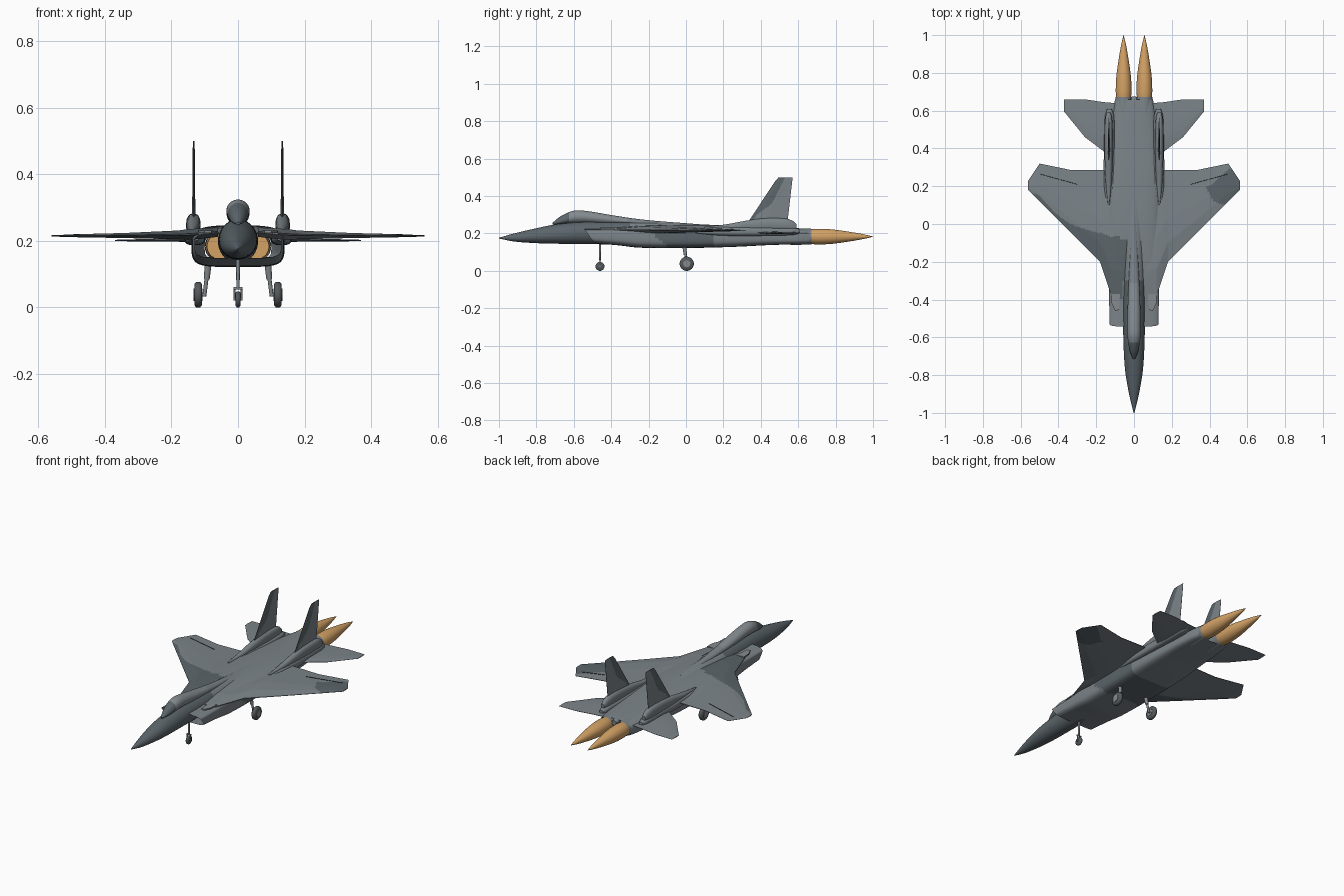
import bpy, bmesh, math
from mathutils import Vector

if "Cube" in bpy.data.objects:
    bpy.data.objects.remove(bpy.data.objects["Cube"])


def material(name, rgb):
    m = bpy.data.materials.new(name)
    m.diffuse_color = (*rgb, 1)
    m.use_nodes = True
    m.node_tree.nodes["Principled BSDF"].inputs["Base Color"].default_value = m.diffuse_color
    return m


GREY = material("light grey paint", (0.20, 0.23, 0.25))
DARK = material("dark grey paint", (0.105, 0.13, 0.145))
GLASS = material("canopy grey", (0.23, 0.26, 0.28))
TYRE = material("tyre grey", (0.09, 0.10, 0.105))
METAL = material("strut grey", (0.24, 0.26, 0.27))
FLAME = material("flame orange", (0.65, 0.36, 0.13))
SEAM = material("seam black", (0.02, 0.022, 0.024))


def finish(name, bm, mats, rule=None, angle=35):
    bmesh.ops.remove_doubles(bm, verts=bm.verts, dist=1e-5)
    bmesh.ops.recalc_face_normals(bm, faces=bm.faces)
    if rule:
        for f in bm.faces:
            f.material_index = int(rule(f.calc_center_median()))
    me = bpy.data.meshes.new(name)
    bm.to_mesh(me)
    bm.free()
    for m in mats:
        me.materials.append(m)
    me.shade_smooth()
    me.set_sharp_from_angle(angle=math.radians(angle))
    ob = bpy.data.objects.new(name, me)
    bpy.context.collection.objects.link(ob)
    return ob


def skin(bm, rings, caps=True):
    vs = [[bm.verts.new(p) for p in r] for r in rings]
    n = len(rings[0])
    for a, b in zip(vs, vs[1:]):
        for i in range(n):
            bm.faces.new((a[i], a[(i + 1) % n], b[(i + 1) % n], b[i]))
    if caps:
        bm.faces.new(vs[0])
        bm.faces.new(vs[-1])


def lerp(table, s):
    """Linear lookup of the row at first-column value s."""
    for a, b in zip(table, table[1:]):
        if s <= b[0]:
            t = (s - a[0]) / (b[0] - a[0])
            return [p + (q - p) * t for p, q in zip(a, b)]
    return list(table[-1])


def resample(rows, steps):
    """Smooth the section list, keeping every given section."""
    out = []
    for i in range(len(rows) - 1):
        a, b = rows[i], rows[i + 1]
        p, q = rows[max(i - 1, 0)], rows[min(i + 2, len(rows) - 1)]
        ha = b[0] - a[0]
        for k in range(steps):
            t = k / steps
            row = [a[0] + ha * t]
            for j in range(1, len(a)):
                ma = (b[j] - p[j]) / (b[0] - p[0]) * ha
                mb = (q[j] - a[j]) / (q[0] - a[0]) * ha
                row.append((2*t**3 - 3*t*t + 1) * a[j] + (t**3 - 2*t*t + t) * ma
                           + (3*t*t - 2*t**3) * b[j] + (t**3 - t*t) * mb)
            out.append(row)
    return out + [list(rows[-1])]


def loft(name, rows, mats, rule=None, cx=0, n=32, steps=6, power=(2, 2),
         caps=True, rake=0, angle=35):
    """Rows: y, half width, bottom z, top z, height of the widest line."""
    bm, rings = bmesh.new(), []
    for y, w, z0, z1, zm in resample(rows, steps):
        ring = []
        for k in range(n):
            a = math.tau * (k + 0.5) / n
            c, s = math.cos(a), math.sin(a)
            e = 2 / (power[0] if s > 0 else power[1])
            z = zm + (z1 - zm if s > 0 else zm - z0) * math.copysign(abs(s) ** e, s)
            fade = max(0, min(1, (-0.25 - y) / 0.29))
            ring.append((cx + w * math.copysign(abs(c) ** e, c),
                         y + rake * fade * (0.225 - z), z))
        rings.append(ring)
    skin(bm, rings, caps)
    return finish(name, bm, mats, rule, angle)


def panel(name, table, mats, rule=None, side=1, upright=None, ns=40, nc=36):
    """Wing-like plate. Table: span, leading y, trailing y, mid height, half thickness."""
    bm, rings = bmesh.new(), []
    s0, s1 = table[0][0], table[-1][0]
    spans = sorted({round(s0 + (s1 - s0) * i / ns, 4) for i in range(ns + 1)}
                   | {r[0] for r in table})
    for s in spans:
        _, le, te, mid, th = lerp(table, s)
        top, low = [], []
        for k in range(nc + 1):
            u = k / nc
            h = th * min(1, 0.15 + 4 * u, 0.15 + 1.6 * (1 - u))
            y = le + (te - le) * u
            for lst, g in ((top, h), (low, -h)):
                lst.append((upright + g, y, s) if upright is not None
                           else (side * s, y, mid + g))
        rings.append(top + low[::-1])
    skin(bm, rings)
    return finish(name, bm, mats, rule, 30)


def tube(name, a, b, r0, r1, mat, n=16, caps=True, bevel=0):
    bm = bmesh.new()
    a, b = Vector(a), Vector(b)
    q = (b - a).to_track_quat('Z', 'Y')
    prof = [(0, r0), (1, r1)]
    if bevel:
        prof = [(0, r0 - bevel), (.25, r0), (.75, r1), (1, r1 - bevel)]
    skin(bm, [[a.lerp(b, t) + q @ Vector((r * math.cos(math.tau * k / n),
                                          r * math.sin(math.tau * k / n), 0))
               for k in range(n)] for t, r in prof], caps)
    return finish(name, bm, [mat], None, 50)


# Forward fuselage and spine, dark nose
loft("nose_fuselage", [(-1, .002, .173, .177, .175), (-.92, .022, .157, .2, .177),
     (-.8, .044, .148, .228, .185), (-.7, .053, .145, .248, .19),
     (-.55, .058, .143, .263, .2), (-.35, .06, .14, .264, .2),
     (-.15, .06, .132, .26, .2), (.1, .05, .15, .248, .2), (.35, .02, .19, .236, .21)],
     [GREY, DARK], lambda c: c.y < -.32 + (c.z - .2) * .6, steps=8)

# Centre body: hollow shell, raked open intakes in front, open at the engines
loft("centre_body", [(-.545, .13, .148, .224, .2), (-.4, .132, .137, .226, .2),
     (-.25, .137, .124, .24, .2), (0, .14, .122, .247, .2), (.25, .138, .128, .243, .2),
     (.45, .125, .138, .234, .19), (.6, .112, .142, .228, .185),
     (.66, .1, .144, .224, .185)], [GREY, DARK],
     lambda c: c.z < .205 and -.17 + (.2 - c.z) < c.y < .15
     or (c.z > .21 and c.x < .01 and -.3 < c.y < -.1 + c.x * -.4),
     n=56, steps=12, power=(3, 5), caps=False, rake=.7)

# Canopy and its tapering fairing
loft("canopy", [(-.715, .006, .248, .256, .252), (-.67, .023, .25, .292, .265),
     (-.6, .034, .255, .322, .287), (-.53, .035, .255, .32, .287),
     (-.42, .033, .25, .302, .275), (-.3, .028, .25, .283, .262),
     (-.18, .022, .24, .269, .252), (.05, .012, .23, .251, .242)],
     [GLASS, DARK, GREY], lambda c: 1 if c.y < -.625 else (2 if c.y > -.32 else 0), steps=8)


def left_camo(c):
    edge = lerp([(-.6, .19), (-.5, .15), (-.42, .06), (-.34, .0), (-.25, -.03),
                 (-.1, -.07), (0, -.15)], c.x)[1]
    return c.y < edge


def right_camo(c):
    edge = lerp([(.3, .4), (.33, .21), (.38, .2), (.42, .12), (.6, .06)], c.x)[1]
    back = lerp([(.3, .2), (.4, .2), (.5, .29), (.6, .3)], c.x)[1]
    return edge < c.y < back


for side, tag in ((-1, "left"), (1, "right")):
    # Main wing with blended root
    panel(tag + "_wing", [(.06, -.4, .285, .226, .014), (.12, -.38, .285, .221, .016),
          (.15, -.29, .285, .219, .016), (.18, -.2, .285, .218, .013),
          (.33, -.05, .285, .216, .008), (.5, .12, .32, .215, .004),
          (.56, .18, .23, .215, .002)], [GREY, DARK],
          left_camo if side < 0 else right_camo, side, ns=56, nc=64)
    # Tailplane
    panel(tag + "_tailplane", [(.1, .36, .64, .204, .007), (.16, .385, .645, .203, .006),
          (.26, .46, .66, .202, .004), (.37, .595, .66, .201, .002)], [GREY],
          None, side, ns=8, nc=10)
    # Tail shelf beside the engines
    loft(tag + "_tail_shelf", [(.05, .012, .2, .225, .212), (.2, .03, .188, .236, .21),
         (.45, .028, .188, .234, .21), (.57, .024, .192, .232, .21),
         (.61, .012, .2, .222, .21)], [GREY], None, side * .13, 20, power=(3, 3))
    # Fin pod
    loft(tag + "_fin_pod", [(.1, .004, .225, .235, .23), (.22, .016, .215, .25, .23),
         (.33, .021, .215, .27, .24), (.42, .022, .215, .281, .245),
         (.53, .021, .215, .28, .245), (.57, .016, .215, .268, .24),
         (.59, .01, .22, .25, .235)], [GREY], None, side * .134, 20, power=(2.4, 2.4))
    # Upright fin with a dark leading patch
    panel(tag + "_fin", [(.24, .32, .54, 0, .005), (.28, .345, .545, 0, .005),
          (.48, .477, .568, 0, .003), (.5, .495, .57, 0, .002)], [GREY, DARK],
          lambda c: c.y < lerp([(.2, .3), (.3, .38), (.36, .46), (.42, .49), (.5, .53)], c.z)[1],
          upright=side * .133)
    # Engine nozzle and exhaust flame
    x = side * .055
    tube(tag + "_nozzle", (x, .56, .183), (x, .672, .183), .045, .042, GREY, 28, False)
    loft(tag + "_flame", [(.655, .038, .145, .221, .183), (.7, .042, .141, .225, .183),
         (.78, .039, .144, .222, .183), (.88, .025, .158, .208, .183),
         (.95, .0125, .1705, .1955, .183), (1, .0006, .1824, .1836, .183)],
         [FLAME], None, x, 24)
    # Vent plate on top of the intake
    bm = bmesh.new()
    skin(bm, [[(side * px, py, z) for px, py in
               ((.074, -.37), (.12, -.37), (.118, -.42), (.1, -.46), (.08, -.455))]
              for z in (.224, .2305)])
    finish(tag + "_intake_vent", bm, [METAL])
    # Control-surface seam on the wing
    a, b = Vector((side * .3, .21, .2235)), Vector((side * .5, .265, .2185))
    tube(tag + "_flap_seam", a, b, .0012, .0012, SEAM, 6)
    # Main landing gear
    tube(tag + "_main_leg", (side * .088, -.012, .15), (side * .094, -.003, .085), .011, .009, METAL)
    tube(tag + "_main_piston", (side * .094, -.003, .09), (side * .101, .004, .034), .006, .006, METAL)
    tube(tag + "_main_axle", (side * .096, .004, .038), (side * .122, .004, .038), .006, .006, METAL)
    tube(tag + "_main_wheel", (side * .108, .004, .038), (side * .131, .004, .038),
         .038, .038, TYRE, 32, bevel=.006)
    tube(tag + "_main_hub", (side * .106, .004, .038), (side * .133, .004, .038), .019, .019, METAL, 20)
    # Nose wheel fork arm
    tube(tag + "_nose_fork", (side * .011, -.46, .022), (side * .011, -.46, .058), .003, .003, METAL, 10)

# Nose landing gear
tube("nose_leg", (0, -.46, .16), (0, -.46, .056), .006, .005, METAL)
tube("nose_fork_bridge", (-.014, -.46, .057), (.014, -.46, .057), .004, .004, METAL, 10)
tube("nose_axle", (-.014, -.46, .024), (.014, -.46, .024), .004, .004, METAL, 10)
tube("nose_wheel", (-.007, -.46, .024), (.007, -.46, .024), .024, .024, TYRE, 28, bevel=.004)
# Rear fairing between the engines
loft("rear_fairing", [(.3, .02, .2, .234, .215), (.5, .024, .195, .231, .21),
     (.64, .02, .19, .226, .205), (.675, .014, .193, .22, .205)], [GREY], None, 0, 16, power=(3, 3))
